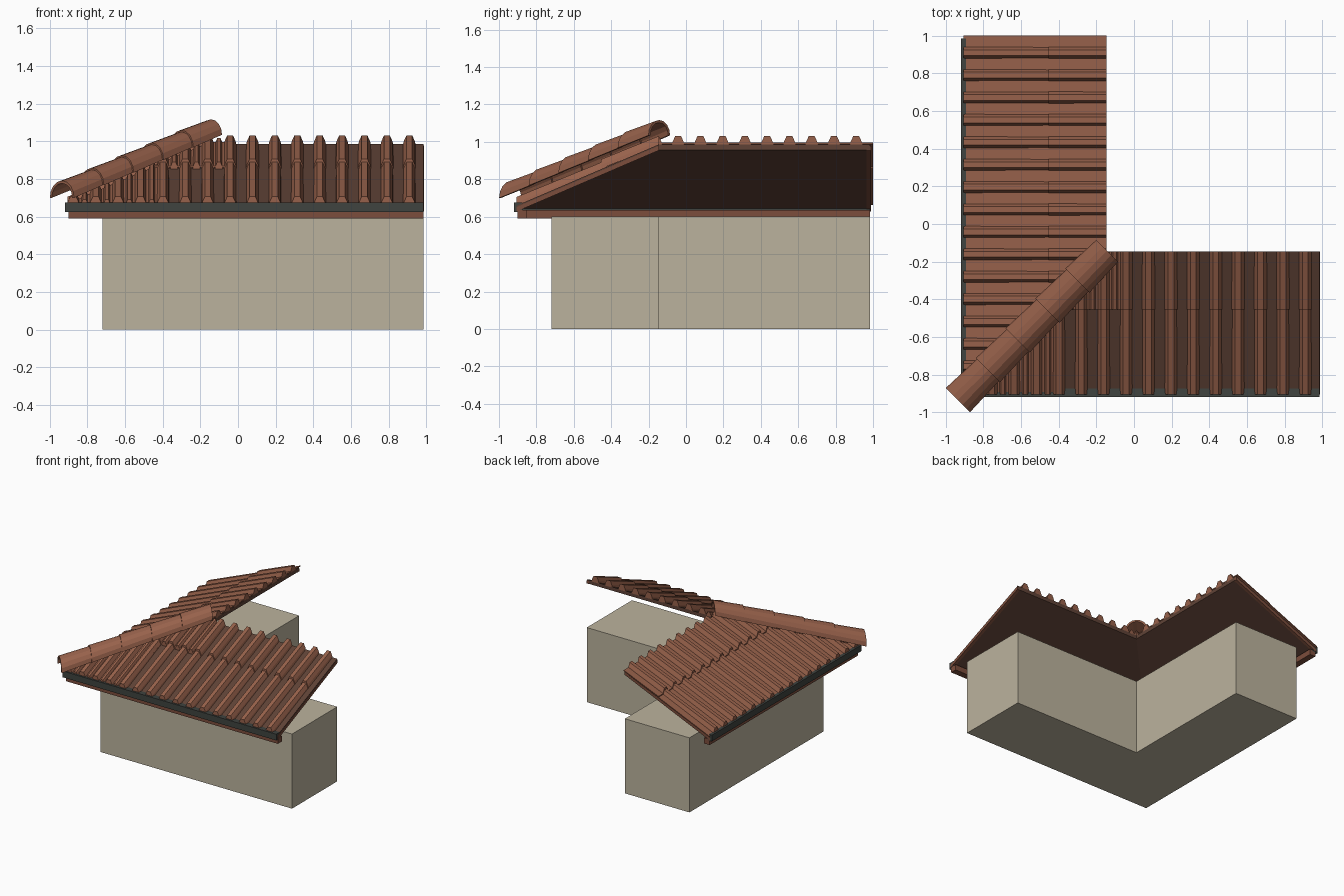
import bpy, bmesh, math
from mathutils import Vector

cube = bpy.data.objects.get("Cube")
if cube:
    bpy.data.objects.remove(cube)


def material(name, rgb):
    m = bpy.data.materials.new(name)
    m.use_nodes = True
    m.diffuse_color = (*rgb, 1)
    m.node_tree.nodes["Principled BSDF"].inputs["Base Color"].default_value = (*rgb, 1)
    return m


STONE = material("beige plaster", (0.50, 0.45, 0.34))
TILE = material("terracotta", (0.31, 0.12, 0.07))
DECK = material("dark brown wood", (0.115, 0.055, 0.037))
TRIM = material("brown trim", (0.20, 0.075, 0.045))
METAL = material("dark gutter grey", (0.05, 0.056, 0.05))

EAVE, RIDGE, END = -0.905, -0.145, 0.985
RUN, RISE, BASE = RIDGE - EAVE, 0.43, 0.66
PITCH, SPLIT = 0.119, 0.45


def finish(name, bm, mat):
    bmesh.ops.recalc_face_normals(bm, faces=bm.faces)
    me = bpy.data.meshes.new(name)
    bm.to_mesh(me)
    bm.free()
    me.materials.append(mat)
    ob = bpy.data.objects.new(name, me)
    bpy.context.collection.objects.link(ob)
    return ob


def loft(bm, ring_a, ring_b):
    """Closed prism between two matching rings."""
    a = [bm.verts.new(p) for p in ring_a]
    b = [bm.verts.new(p) for p in ring_b]
    n = len(a)
    for i in range(n):
        bm.faces.new((a[i], a[(i + 1) % n], b[(i + 1) % n], b[i]))
    bm.faces.new(a[::-1])
    bm.faces.new(b)


def slope_point(u, d, h):
    return Vector((u, EAVE + d, BASE + RISE * d + h))


def slope_part(name, mat, pieces, left_wing):
    """Pieces are (profile, start, end, lift at start, lift at end), mitred at the hip."""
    bm = bmesh.new()
    for profile, d0, d1, l0, l1 in pieces:
        loft(bm, [slope_point(u, d0, h + l0) for u, h in profile],
             [slope_point(u, d1, h + l1) for u, h in profile])
    bmesh.ops.bisect_plane(bm, geom=bm.verts[:] + bm.edges[:] + bm.faces[:],
                           plane_co=(0, 0, 0), plane_no=(-1, 1, 0), clear_outer=True)
    if left_wing:
        for v in bm.verts:
            v.co.x, v.co.y = v.co.y, v.co.x
    return finish(name, bm, mat)


def slab(u0, u1, h0, h1):
    return [(u0, h0), (u1, h0), (u1, h1), (u0, h1)]


def rib(u, w, h):
    half = [(w, -0.01), (w * 0.85, h * 0.25), (w * 0.45, h)]
    return [(u + x, z) for x, z in half] + [(u - x, z) for x, z in half[::-1]]


def box(name, mat, lo, hi, left_wing=False):
    bm = bmesh.new()
    ring = [(lo[0], lo[1]), (hi[0], lo[1]), (hi[0], hi[1]), (lo[0], hi[1])]
    if left_wing:
        ring = [(y, x) for x, y in ring]
    loft(bm, [(x, y, lo[2]) for x, y in ring], [(x, y, hi[2]) for x, y in ring])
    return finish(name, bm, mat)


# L-shaped wall block
W = -0.72
plan = [(W, W), (END, W), (END, RIDGE), (RIDGE, RIDGE), (RIDGE, END), (W, END)]
bm = bmesh.new()
loft(bm, [(x, y, 0) for x, y in plan], [(x, y, 0.6) for x, y in plan])
finish("walls", bm, STONE)

# Both roof wings
for wing, left in (("front", False), ("side", True)):
    slope_part(wing + "_roof_deck", DECK, [(slab(-1, END, -0.03, 0), 0, RUN, 0, 0)], left)
    slope_part(wing + "_deck_edge", TRIM,
               [(slab(END - 0.02, END + 0.003, -0.032, -0.008), 0, RUN, 0, 0)], left)
    box(wing + "_fascia", TRIM, (-0.9, -0.9, 0.59), (END, -0.85, 0.635), left)
    box(wing + "_gutter", METAL, (-0.92, -0.92, 0.625), (END, -0.875, 0.675), left)

    # Barrel tiles in two overlapping courses
    ribs = []
    for k in range(16):
        u = 0.91 - PITCH * k
        ribs.append((rib(u, 0.034, 0.04), 0, SPLIT + 0.03, 0.006, -0.004))
        ribs.append((rib(u, 0.034, 0.04), SPLIT, RUN, 0.013, 0.005))
    slope_part(wing + "_barrel_tiles", TILE, ribs, left)

    # Pan tiles between the barrels
    low_end, high_end = (1.0, 1.0) if left else (-0.37, -0.07)
    pans = [(slab(-1, low_end, 0, 0.008), 0, SPLIT + 0.01, 0.002, 0),
            (slab(-1, high_end, 0, 0.008), SPLIT, RUN, 0.007, 0.002)]
    if not left:
        for k in range(16):
            u = 0.91 - PITCH * (k + 0.5)
            if u < low_end:
                pans.append((rib(u, 0.02, 0.026), 0, SPLIT, 0.004, 0))
            if u < high_end:
                pans.append((rib(u, 0.02, 0.026), SPLIT, RUN, 0.01, 0.004))
    slope_part(wing + "_pan_tiles", TILE, pans, left)

# Hip cap: tapered half-round tiles along the diagonal
START, STOP = Vector((-0.935, -0.935, 0.70)), Vector((-0.143, -0.143, 1.035))
ACROSS = Vector((1, -1, 0)).normalized()
COUNT, SIDES = 5, 8


def arch(center, radius, thick=0.014):
    angles = [math.pi * i / SIDES for i in range(SIDES + 1)]
    up = Vector((0, 0, 1))
    return [center + (ACROSS * math.cos(a) + up * math.sin(a)) * r
            for r, seq in ((radius, angles), (radius - thick, angles[::-1])) for a in seq]


bm = bmesh.new()
for i in range(COUNT):
    a = START.lerp(STOP, i / COUNT)
    b = START.lerp(STOP, min(1, (i + 1.08) / COUNT))
    loft(bm, arch(a, 0.091), arch(b, 0.082))
finish("hip_cap_tiles", bm, TILE)
